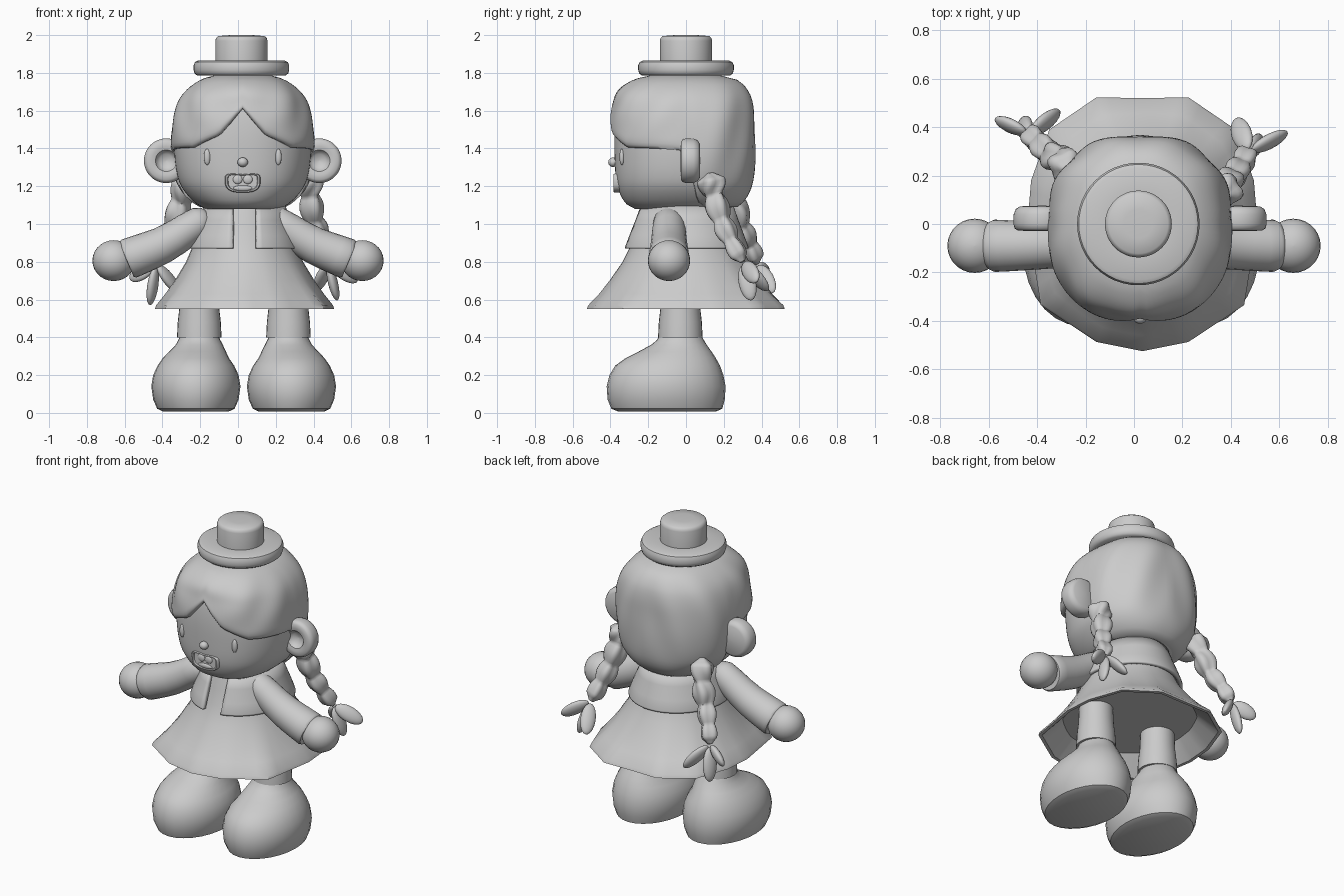
import bpy, bmesh, math
from mathutils import Vector

if "Cube" in bpy.data.objects:
    bpy.data.objects.remove(bpy.data.objects["Cube"])

TAU = 2 * math.pi
CX = 0.025  # body centre line
GREY = bpy.data.materials.new("matte grey")
GREY.diffuse_color = (0.6, 0.6, 0.6, 1)
GREY.use_nodes = True
GREY.node_tree.nodes["Principled BSDF"].inputs["Base Color"].default_value = GREY.diffuse_color


def make(name, verts, faces, angle=40):
    me = bpy.data.meshes.new(name)
    me.from_pydata([tuple(v) for v in verts], [], faces)
    bm = bmesh.new()
    bm.from_mesh(me)
    bmesh.ops.recalc_face_normals(bm, faces=bm.faces)
    bm.to_mesh(me)
    bm.free()
    ob = bpy.data.objects.new(name, me)
    bpy.context.collection.objects.link(ob)
    me.materials.append(GREY)
    bpy.ops.object.select_all(action='DESELECT')
    ob.select_set(True)
    bpy.context.view_layer.objects.active = ob
    bpy.ops.object.shade_smooth_by_angle(angle=math.radians(angle))
    return ob


def loft(name, rings, caps=(True, True), closed=True, angle=40):
    n = len(rings[0])
    faces = [(k * n + i, k * n + (i + 1) % n, (k + 1) * n + (i + 1) % n, (k + 1) * n + i)
             for k in range(len(rings) - 1) for i in range(n if closed else n - 1)]
    if caps[0]:
        faces.append(tuple(range(n)))
    if caps[1]:
        faces.append(tuple((len(rings) - 1) * n + i for i in range(n)))
    return make(name, [v for r in rings for v in r], faces, angle)


def lathe(name, profile, centre, axis='Z', n=48, angle=40):
    c = Vector(centre)
    rings = []
    for r, h in profile:
        ring = []
        for i in range(n):
            u, v = r * math.cos(TAU * i / n), r * math.sin(TAU * i / n)
            ring.append(c + (Vector((u, v, h)) if axis == 'Z' else Vector((u, h, v))))
        rings.append(ring)
    return loft(name, rings, angle=angle)


def ball(name, centre, size, direction=(0, 0, 1), n=20):
    q = Vector((0, 0, 1)).rotation_difference(Vector(direction))
    rings = []
    for k in range(n // 2 + 1):
        p = max(0.02, min(math.pi - 0.02, math.pi * k / (n // 2)))
        rings.append([Vector(centre) + q @ Vector((size[0] * math.sin(p) * math.cos(TAU * i / n),
                      size[1] * math.sin(p) * math.sin(TAU * i / n), size[2] * math.cos(p)))
                      for i in range(n)])
    return loft(name, rings)


def tube(name, stations, n=24, lobes=0):
    rings = []
    for k, (x, y, z, r) in enumerate(stations):
        a, b = stations[max(k - 1, 0)], stations[min(k + 1, len(stations) - 1)]
        q = Vector((0, 0, 1)).rotation_difference((Vector(b[:3]) - Vector(a[:3])).normalized())
        ring = []
        for i in range(n):
            t = TAU * i / n
            rr = r * (1 + lobes * math.cos(4 * t))
            ring.append(Vector((x, y, z)) + q @ Vector((rr * math.cos(t), rr * math.sin(t), 0)))
        rings.append(ring)
    return loft(name, rings, angle=50)


def sample(table, t):
    """Smooth (monotone-ish) interpolation of rows keyed by their first value."""
    t = max(table[0][0], min(table[-1][0], t))
    k = max(i for i in range(len(table) - 1) if table[i][0] <= t)
    p, q = table[k], table[k + 1]
    o, s = table[max(k - 1, 0)], table[min(k + 2, len(table) - 1)]
    h = q[0] - p[0]
    f = (t - p[0]) / h
    out = []
    for c in range(1, len(p)):
        m0 = (q[c] - o[c]) / (q[0] - o[0]) * h
        m1 = (s[c] - p[c]) / (s[0] - p[0]) * h
        out.append((2*f**3 - 3*f*f + 1)*p[c] + (f**3 - 2*f*f + f)*m0 + (3*f*f - 2*f**3)*q[c] + (f**3 - f*f)*m1)
    return out


# Head: height, half width, front depth, back depth
HEAD = [(1.08, .20, .27, .24), (1.10, .235, .31, .27), (1.15, .29, .345, .31), (1.22, .335, .368, .335),
        (1.35, .36, .378, .35), (1.50, .36, .378, .35), (1.62, .333, .362, .342), (1.70, .285, .33, .315),
        (1.765, .20, .24, .25), (1.79, .12, .14, .15)]


def head_point(a, z, off=0.0):  # a = 0 at the front, positive to the right
    rx, f, b = sample(HEAD, z)
    s, c = math.sin(a), math.cos(a)
    e = 2 / 2.3
    ry = f if c > 0 else b
    return Vector((CX + math.copysign(abs(s) ** e, s) * (rx + off),
                   -math.copysign(abs(c) ** e, c) * (ry + off), z))


N = 96
loft("head", [[head_point(TAU * i / N, 1.08 + .71 * k / 30) for i in range(N)] for k in range(31)])

# Hair: shell whose lower edge parts at the forehead and drops behind the ears
EDGE = [(0, 1.61), (.10, 1.55), (.28, 1.47), (.72, 1.405), (1.2, 1.40), (1.55, 1.39), (1.72, 1.12), (1.9, 1.09), (3.2, 1.09)]
rows = 26
hair = [[] for _ in range(rows + 2)]
for i in range(N):
    a = TAU * i / N
    d = min(a, TAU - a)
    k = max(j for j in range(len(EDGE) - 1) if EDGE[j][0] <= d)
    e0, e1 = EDGE[k], EDGE[k + 1]
    low = e0[1] + (e1[1] - e0[1]) * (d - e0[0]) / (e1[0] - e0[0])
    base = .018 + .014 * max(0, math.cos(d))
    for j in range(rows + 1):
        t = j / rows
        z = 1.79 - (1.79 - low) * t
        wave = .006 * math.sin(9 * d + 5 * t) * math.sin(math.pi * min(1, t * 1.1))
        roll = math.sqrt(max(0.0, 1 - max(0, (t - .85) / .15) ** 2)) if d < 1.6 else 1
        hair[j].append(head_point(a, z, (base + wave) * (.45 + .55 * roll)))
    hair[rows + 1].append(head_point(a, low, -.02))
loft("hair", hair, caps=(True, False), angle=60)

# Hat: round brim and short crown
lathe("hat_brim", [(.19, 1.785), (.235, 1.787), (.248, 1.797), (.253, 1.815), (.253, 1.84), (.246, 1.857),
                   (.23, 1.865), (.13, 1.862)], (.018, 0, 0))
lathe("hat_crown", [(.138, 1.85), (.138, 1.97), (.134, 1.985), (.122, 1.995), (.06, 2.0), (.001, 2.0)], (.018, 0, 0))

# Ears with a hollow on the front side
for s, side in ((-1, "left"), (1, "right")):
    lathe("ear_" + side, [(.001, .01), (.035, .004), (.05, -.012), (.057, -.024), (.075, -.028), (.10, -.027),
                          (.113, -.018), (.118, 0), (.117, .04), (.108, .062), (.09, .073), (.001, .076)],
          (CX + s * .405, 0, 1.335), 'Y')

# Face: eyes, nose and open mouth
def face_y(x, z):
    return head_point(math.asin(max(-1, min(1, (x - CX) / .36))), z).y


for s, side in ((-1, "left"), (1, "right")):
    x = CX + s * .188
    rx, f, _ = sample(HEAD, 1.355)
    y = -f * (1 - (.188 / rx) ** 2.3) ** (1 / 2.3)
    ball("eye_" + side, (x, y, 1.355), (.018, .014, .043))
ball("nose", (CX, -.386, 1.327), (.028, .026, .025))


def mouth_outline(scale, y):  # wide flat top with a rounded bottom
    pts = []
    for i in range(32):
        t = TAU * i / 32
        c, s = math.cos(t), math.sin(t)
        zz = (.035 if s > 0 else .062) * math.copysign(abs(s) ** .7, s) + (.014 * abs(c) if s > 0 else 0)
        xx = .094 * math.copysign(abs(c) ** .75, c)
        pts.append(Vector((CX + xx * scale, y, 1.228 + zz * scale)))
    return pts


loft("mouth_lips", [mouth_outline(1, -.35), mouth_outline(1, -.378), mouth_outline(.95, -.384),
                    mouth_outline(.86, -.384), mouth_outline(.82, -.374)], caps=(False, True))
for s, side in ((-1, "left"), (1, "right")):
    ball("tooth_" + side, (CX + s * .027, -.374, 1.236), (.025, .009, .024))
ball("tongue", (CX, -.374, 1.19), (.05, .009, .015))

# Dress: round bodice flaring into a faceted hem, hollow beneath
HALF = [(0, -.525), (.19, -.487), (.42, -.335), (.475, 0), (.46, .18), (.385, .39), (.19, .523), (0, .52)]
hem = HALF + [(-x, y) for x, y in HALF[-2:0:-1]]


def dress_ring(z, rx, ry, blend):
    ring = []
    for i in range(len(hem)):
        p, q = hem[i], hem[(i + 1) % len(hem)]
        for f in (0, .25, .5, .75):
            x, y = p[0] + (q[0] - p[0]) * f, p[1] + (q[1] - p[1]) * f
            u, v = x / .475, y / .525
            m = math.hypot(u, v)
            g = blend + (1 - blend) / m
            ring.append(Vector((.035 + u * g * rx, v * g * ry, z)))
    return ring


loft("dress", [dress_ring(*r) for r in [
    (1.10, .20, .23, 0), (1.0, .235, .26, 0), (.90, .268, .285, 0), (.80, .31, .335, .1), (.70, .37, .405, .35),
    (.63, .42, .46, .65), (.57, .468, .517, 1), (.55, .475, .525, 1), (.55, .455, .505, 1), (.60, .41, .46, .8),
    (.66, .365, .40, .5)]])

# Jacket: open at the front, thickened
jack = []
for z, rx, ry in ((.87, .30, .33), (.88, .30, .33), (.94, .278, .308), (1.02, .243, .278), (1.10, .215, .25)):
    gap = math.asin(.065 / rx)
    jack.append([Vector((.035 + rx * math.sin(a), -ry * math.cos(a), z))
                 for a in [gap + (TAU - 2 * gap) * i / 56 for i in range(57)]])
jacket = loft("jacket", jack, caps=(False, False), closed=False)
sol = jacket.modifiers.new("thickness", 'SOLIDIFY')
sol.thickness, sol.offset = .025, -1

# Arms and hands
for s, side in ((-1, "left"), (1, "right")):
    tube("sleeve_" + side, [(s * x, -.09, z, r) for x, z, r in (
        (.15, 1.04, .03), (.165, 1.032, .06), (.20, 1.013, .082), (.26, .975, .088), (.33, .928, .093),
        (.40, .888, .098), (.46, .862, .102), (.53, .835, .106), (.575, .818, .108), (.59, .812, .10), (.592, .811, .08))])
    ball("hand_" + side, (s * .658, -.09, .806), (.113, .112, .108), n=28)

# Legs and big rounded shoes
for s, side in ((-1, "left"), (1, "right")):
    lx, fx = CX + .006 + s * .236, CX + .005 + s * .253
    lathe("leg_" + side, [(.09, .395), (.118, .40), (.114, .48), (.105, .56), (.10, .68)], (lx, -.03, 0), n=28)
    shoe = []
    for z, x, y0, y1, r in ((.008, fx, -.36, .16, .175), (.022, fx, -.395, .192, .205), (.07, fx, -.415, .205, .226),
                            (.14, fx, -.42, .21, .236), (.20, fx, -.405, .198, .226), (.25, fx, -.375, .18, .203),
                            (.29, fx, -.32, .158, .175), (.325, (fx + lx) / 2, -.25, .135, .15),
                            (.36, lx, -.185, .11, .125), (.385, lx, -.155, .095, .112), (.41, lx, -.14, .08, .10)):
        shoe.append([Vector((x + r * math.cos(TAU * i / 28), (y0 + y1) / 2 + (y1 - y0) / 2 * math.sin(TAU * i / 28), z))
                     for i in range(28)])
    loft("shoe_" + side, shoe)

# Braids: bulging lobed tubes that end in three leaf-like tufts
BRAIDS = {
    "right": ([(0, .375, .125, 1.27), (1, .38, .15, 1.15), (2, .405, .19, 1.02), (3, .44, .24, .91), (4, .475, .30, .80)],
              [(.63, .375, .70), (.525, .345, .60), (.42, .43, .65)]),
    "left": ([(0, -.27, .22, 1.25), (1, -.30, .26, 1.12), (2, -.345, .29, .99), (3, -.395, .335, .89), (4, -.435, .375, .79)],
             [(-.57, .43, .71), (-.465, .42, .575), (-.31, .46, .64)])}
for side, (path, tips) in BRAIDS.items():
    stations = []
    for k in range(41):
        t = k / 10
        bulge = (.052 + .020 * abs(math.sin(math.pi * t))) * (1 - .09 * t)
        bulge *= min(1, .3 + k * .25, .4 + (40 - k) * .2)
        stations.append((*sample(path, t), bulge))
    tube("braid_" + side, stations, lobes=.13)
    end = Vector(path[-1][1:])
    for j, tip in enumerate(tips):
        d = Vector(tip) - end
        ball(f"tuft_{side}_{j + 1}", end + d * .55, (.046, .026, d.length * .47), d)
